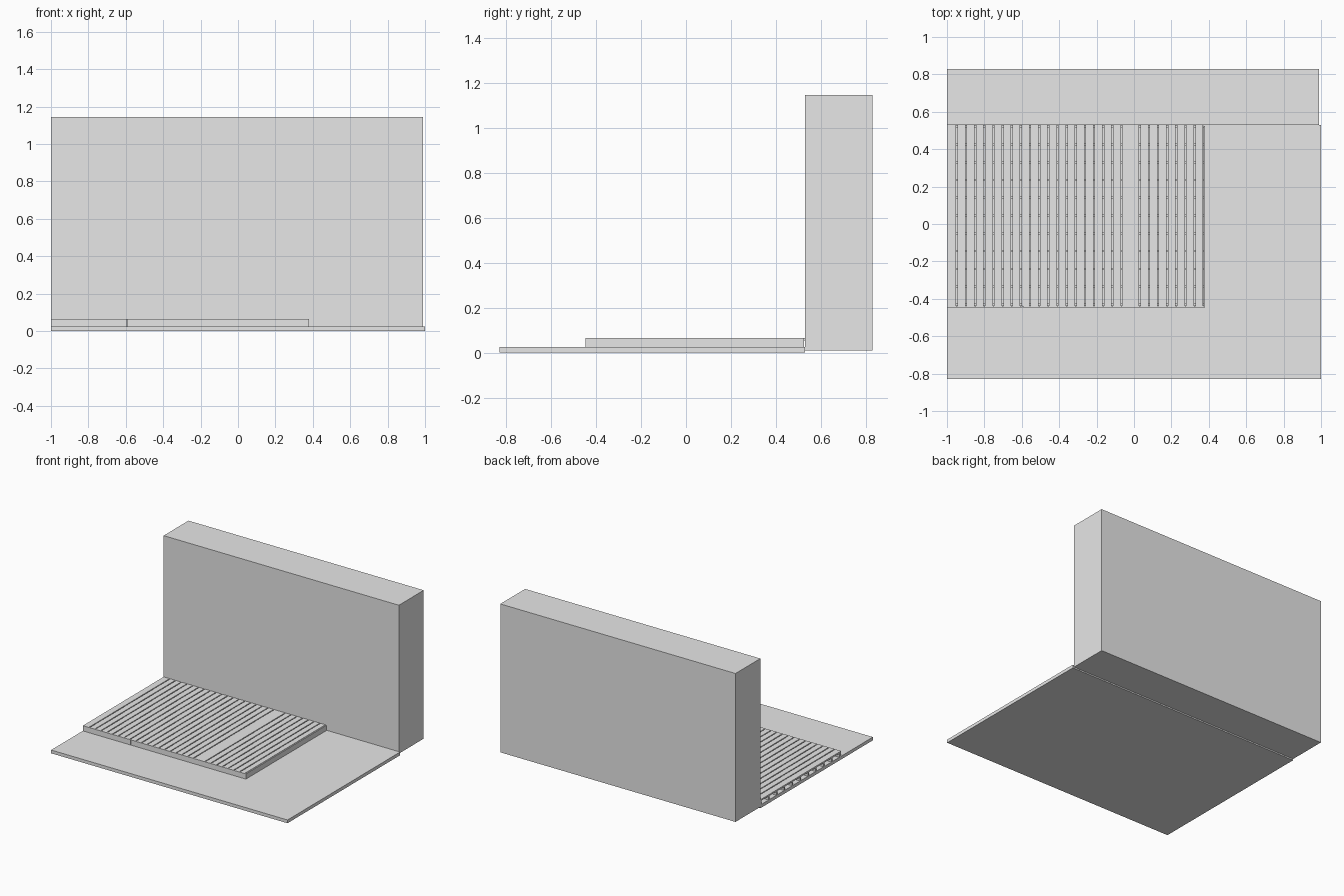
import bpy
import bmesh
from mathutils import Vector

default = bpy.data.objects.get("Cube")
if default:
    bpy.data.objects.remove(default, do_unlink=True)

grey = bpy.data.materials.new("plain_grey")
grey.use_nodes = True
grey.diffuse_color = (0.8, 0.8, 0.8, 1)
grey.node_tree.nodes["Principled BSDF"].inputs["Base Color"].default_value = (0.8, 0.8, 0.8, 1)


def add_box(bm, low, high):
    """Add an axis-aligned box between two corners."""
    low, high = Vector(low), Vector(high)
    verts = bmesh.ops.create_cube(bm, size=1)["verts"]
    bmesh.ops.scale(bm, vec=high - low, verts=verts)
    bmesh.ops.translate(bm, vec=(low + high) / 2, verts=verts)


def finish(name, bm):
    mesh = bpy.data.meshes.new(name)
    bmesh.ops.recalc_face_normals(bm, faces=bm.faces)
    bm.to_mesh(mesh)
    bm.free()
    mesh.materials.append(grey)
    obj = bpy.data.objects.new(name, mesh)
    bpy.context.collection.objects.link(obj)
    return obj


def box(name, low, high):
    bm = bmesh.new()
    add_box(bm, low, high)
    return finish(name, bm)


WALL_Y = 0.53
DECK_TOP = 0.065
GROUND_TOP = 0.025
DECK_FRONT, DECK_RIGHT = -0.447, 0.38
BOARD = 0.009

# Ground slab
box("ground", (-1, -0.83, 0), (1, WALL_Y, GROUND_TOP))

# Wall with a shallow doorway recess pushed into its front
door_left, door_right, door_low, door_high = -0.72, 0.1, 0.055, 0.775
bm = bmesh.new()
add_box(bm, (-1, WALL_Y, 0.01), (0.99, 0.83, 1.145))
cuts = [((x, 0, 0), (1, 0, 0)) for x in (door_left, door_right)]
cuts += [((0, 0, z), (0, 0, 1)) for z in (door_low, door_high)]
for point, normal in cuts:
    geom = bm.verts[:] + bm.edges[:] + bm.faces[:]
    bmesh.ops.bisect_plane(bm, geom=geom, plane_co=point, plane_no=normal)
bm.normal_update()
door = []
for face in bm.faces:
    c = face.calc_center_median()
    if face.normal.y < -0.9 and door_left < c.x < door_right and door_low < c.z < door_high:
        door.append(face)
pushed = bmesh.ops.extrude_face_region(bm, geom=door)["geom"]
moved = [g for g in pushed if isinstance(g, bmesh.types.BMVert)]
bmesh.ops.translate(bm, vec=(0, 0.07, 0), verts=moved)
finish("wall", bm)

# Deck planks running front to back, with one pair butted together
spacing, gap = 0.0489, 0.007
seams = [-0.947 + spacing * i for i in range(27) if i != 19]
starts = [-1] + [s + gap / 2 for s in seams]
ends = [s - gap / 2 for s in seams] + [DECK_RIGHT - BOARD - 0.003]
bm = bmesh.new()
for start, end in zip(starts, ends):
    add_box(bm, (start, DECK_FRONT + BOARD, 0.053), (end, WALL_Y, DECK_TOP))
finish("deck_planks", bm)

# Joists under the planks
bm = bmesh.new()
for i in range(11):
    y = -0.43 + 0.095 * i
    add_box(bm, (-1, y - 0.006, GROUND_TOP), (DECK_RIGHT - BOARD, y + 0.006, 0.053))
finish("deck_joists", bm)

# Fascia boards: two along the front, one along the left side
box("fascia_front_short", (-1, DECK_FRONT, 0.022), (-0.597, DECK_FRONT + BOARD, DECK_TOP))
box("fascia_front_long", (-0.594, DECK_FRONT, GROUND_TOP), (DECK_RIGHT, DECK_FRONT + BOARD, DECK_TOP))
box("fascia_side", (DECK_RIGHT - BOARD, DECK_FRONT + BOARD, GROUND_TOP), (DECK_RIGHT, 0.524, DECK_TOP))
